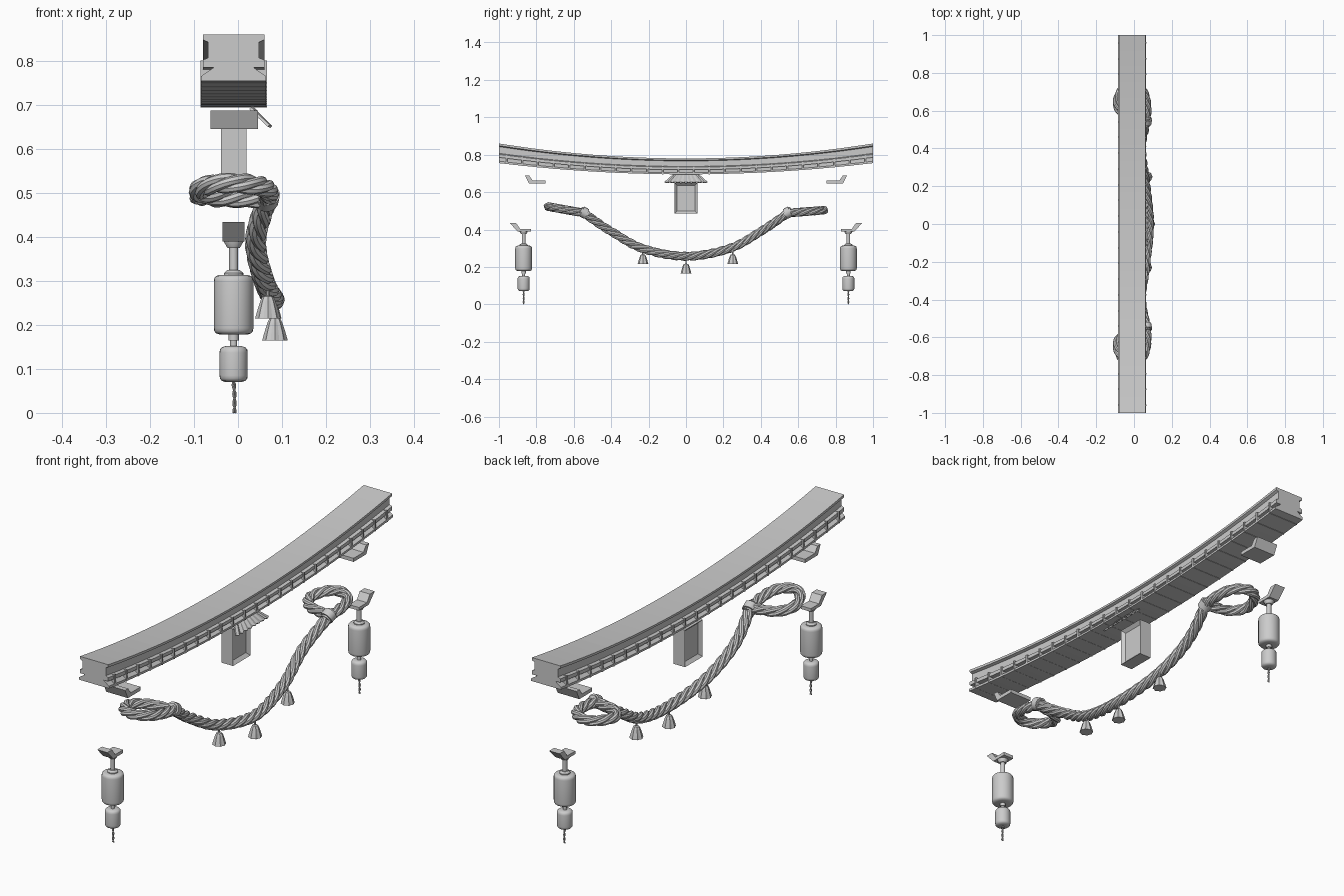
import bpy, bmesh, math
from mathutils import Vector, Matrix

if "Cube" in bpy.data.objects:
    bpy.data.objects.remove(bpy.data.objects["Cube"])

CX = -0.01


def finish(name, bm, smooth=False):
    bmesh.ops.recalc_face_normals(bm, faces=bm.faces)
    me = bpy.data.meshes.new(name)
    bm.to_mesh(me)
    bm.free()
    ob = bpy.data.objects.new(name, me)
    bpy.context.collection.objects.link(ob)
    if smooth:
        bpy.ops.object.select_all(action='DESELECT')
        ob.select_set(True)
        bpy.context.view_layer.objects.active = ob
        bpy.ops.object.shade_smooth_by_angle(angle=math.radians(40))
    return ob


def loft(bm, rings, caps=True, closed=False):
    vs = [[bm.verts.new(p) for p in r] for r in rings]
    n = len(vs[0])
    for i in range(len(vs) if closed else len(vs) - 1):
        a, b = vs[i], vs[(i + 1) % len(vs)]
        for j in range(n):
            bm.faces.new((a[j], a[(j + 1) % n], b[(j + 1) % n], b[j]))
    if caps and not closed:
        bm.faces.new(vs[0])
        bm.faces.new(vs[-1])


def box(bm, c, s):
    bmesh.ops.create_cube(bm, size=1, matrix=Matrix.Translation(c) @ Matrix.Diagonal((*s, 1)))


def revolve(bm, prof, x, y, n=24, flute=0.0):
    rings = []
    for r, z in prof:
        ring = []
        for k in range(n):
            a = 2 * math.pi * k / n
            q = r * (1 - flute * (k % 2))
            ring.append((x + q * math.cos(a), y + q * math.sin(a), z))
        rings.append(ring)
    loft(bm, rings)


def catmull(pts, steps):
    pts = [Vector(p) for p in pts]
    ext = [2 * pts[0] - pts[1]] + pts + [2 * pts[-1] - pts[-2]]
    out = []
    for i in range(1, len(ext) - 2):
        a, b, c, d = ext[i - 1:i + 3]
        for k in range(steps):
            t = k / steps
            out.append(0.5 * (2 * b + (c - a) * t + (2 * a - 5 * b + 4 * c - d) * t * t
                              + (3 * b - a - 3 * c + d) * t ** 3))
    return out + [pts[-1]]


def frame(path, i, up):
    t = (path[min(i + 1, len(path) - 1)] - path[max(i - 1, 0)]).normalized()
    n = t.cross(up).normalized()
    return n, n.cross(t)


def rope(name, pts, rad, strands=4, pitch=0.2, steps=20, up=(0, 0, 1)):
    path, up = catmull(pts, steps), Vector(up)
    bm = bmesh.new()
    for s in range(strands):
        dist, centre = 0, []
        for i, p in enumerate(path):
            if i:
                dist += (p - path[i - 1]).length
            n, b = frame(path, i, up)
            a = 2 * math.pi * (dist / pitch + s / strands)
            centre.append(p + (n * math.cos(a) + b * math.sin(a)) * rad * 0.55)
        rings = []
        for i, p in enumerate(centre):
            n, b = frame(centre, i, up)
            rings.append([p + (n * math.cos(k * math.pi / 4) + b * math.sin(k * math.pi / 4))
                          * rad * 0.47 for k in range(8)])
        loft(bm, rings)
    return finish(name, bm, True)


def extrude_x(name, prof, x0, x1, s):
    bm = bmesh.new()
    loft(bm, [[(x, s * y, z) for y, z in prof] for x in (x0, x1)])
    return finish(name, bm)


# upswept beam: half profile as (half width, height fraction)
def beam_z(y, t):
    return 0.695 + 0.085 * t + y * y * (0.06 + 0.02 * t)


half = [(.074, 0), (.074, .1), (.045, .29), (.07, .29), (.07, .45),
        (.058, .5), (.058, .84), (.07, .89), (.07, 1)]
prof = half + [(-w, t) for w, t in reversed(half)]
bm = bmesh.new()
loft(bm, [[(CX + w, y, beam_z(y, t)) for w, t in prof]
          for y in [-1 + i / 12 for i in range(25)]])
finish("curved_beam", bm)

# thin battens wrapped across the lower beam
bm = bmesh.new()
for i in range(24):
    y = -1 + (i + .5) / 12
    z0, z1 = beam_z(y, -.01), beam_z(y, .5)
    box(bm, (CX, y, (z0 + z1) / 2), (.151, .008, z1 - z0))
finish("beam_battens", bm)

# hanging plaque with recessed panels on both broad faces
bm = bmesh.new()
box(bm, (CX, 0, .5675), (.058, .124, .165))
bm.faces.ensure_lookup_table()
bm.normal_update()
sides = [f for f in bm.faces if abs(f.normal.x) > .9]
bmesh.ops.inset_individual(bm, faces=sides, thickness=.02)
for f in sides:
    d = -.014 if f.calc_center_median().x > CX else .014
    bmesh.ops.translate(bm, verts=f.verts, vec=(d, 0, 0))
finish("centre_plaque", bm)

# pleated canopy above the plaque
bm = bmesh.new()
rings = []
for i in range(17):
    u, p = i / 8 - 1, .006 * (i % 2)
    top, low = (.03 + p, u * .07, .695), (.072 + p, u * .115, .655 - p / 2)
    rings.append([top, low, (low[0] - .005, low[1], low[2] - .004),
                  (top[0] - .005, top[1], top[2] - .004)])
loft(bm, rings)
finish("pleated_canopy", bm)

# rope swag
swag = [(.065, .545, .487), (.04, .4, .39), (.06, .23, .298)]
rope("rope_swag", [(x, -y, z) for x, y, z in swag] + [(.082, 0, .257)] + swag[::-1], .024, steps=24)

# bells hanging from the swag
for i, (x, y, z) in enumerate([(.068, -.23, .215), (.084, 0, .165), (.07, .25, .215)]):
    bm = bmesh.new()
    revolve(bm, [(.029, z), (.024, z + .018), (.017, z + .04), (.012, z + .05), (.002, z + .053),
                 ], x, y, 16, .12)
    revolve(bm, [(.004, z + .045), (.004, z + .085)], x, y, 8)
    finish("rope_bell_%d" % i, bm)

loop = [(.065, .545), (.07, .62), (.05, .7), (-.01, .738), (-.065, .71), (-.09, .635),
        (-.05, .575), (.02, .555), (.065, .545)]
for s, side in ((-1, "front"), (1, "back")):
    # rope loop and its binding knot
    slope = .18 if s < 0 else .08
    rope("rope_loop_" + side, [(x, s * y, .488 + (y - .545) * slope) for x, y in loop],
         .023, steps=14)
    bm = bmesh.new()
    d = Vector((.06, s * .5, .27)).normalized()
    bmesh.ops.create_cone(bm, cap_ends=True, segments=16, radius1=.029, radius2=.029, depth=.045,
                          matrix=Matrix.Translation((.065, s * .545, .49))
                          @ d.to_track_quat('Z', 'Y').to_matrix().to_4x4())
    bmesh.ops.bevel(bm, geom=[e for e in bm.edges if len(e.link_faces) == 2
                              and any(len(f.verts) > 4 for f in e.link_faces)],
                    offset=.007, segments=2, affect='EDGES')
    finish("rope_knot_" + side, bm, True)

    # cranked brackets below the beam and above the lantern
    extrude_x("beam_bracket_" + side, [(.75, .646), (.84, .646), (.86, .688), (.838, .688),
                                       (.82, .662), (.75, .662)], -.062, .045, s)
    extrude_x("lantern_bracket_" + side, [(.83, .39), (.9, .39), (.942, .434), (.908, .434),
                                          (.887, .404), (.83, .404)], -.035, .015, s)

    # lantern: collar, rod, large drum, small drum
    y = s * .868
    bm = bmesh.new()
    revolve(bm, [(.014, .375), (.024, .392), (.024, .398)], CX, y)
    revolve(bm, [(.01, .31), (.01, .385)], CX, y)
    revolve(bm, [(.012, .165), (.012, .18)], CX, y)
    revolve(bm, [(.008, .145), (.008, .175)], CX, y)
    revolve(bm, [(.022, .31), (.022, .318), (.014, .325)], CX, y)
    for r, z0, z1 in ((.045, .178, .314), (.032, .07, .152)):
        revolve(bm, [(r - .014, z0), (r - .005, z0 + .003), (r - .001, z0 + .008), (r, z0 + .015),
                     (r, z1 - .015), (r - .001, z1 - .008), (r - .005, z1 - .003),
                     (r - .014, z1)], CX, y)
    finish("lantern_" + side, bm, True)
    rope("lantern_tail_" + side, [(CX, y, .072), (CX + .002, y, .04), (CX + .002, y, .0)],
         .005, strands=2, pitch=.04, steps=10, up=(1, 0, 0))
